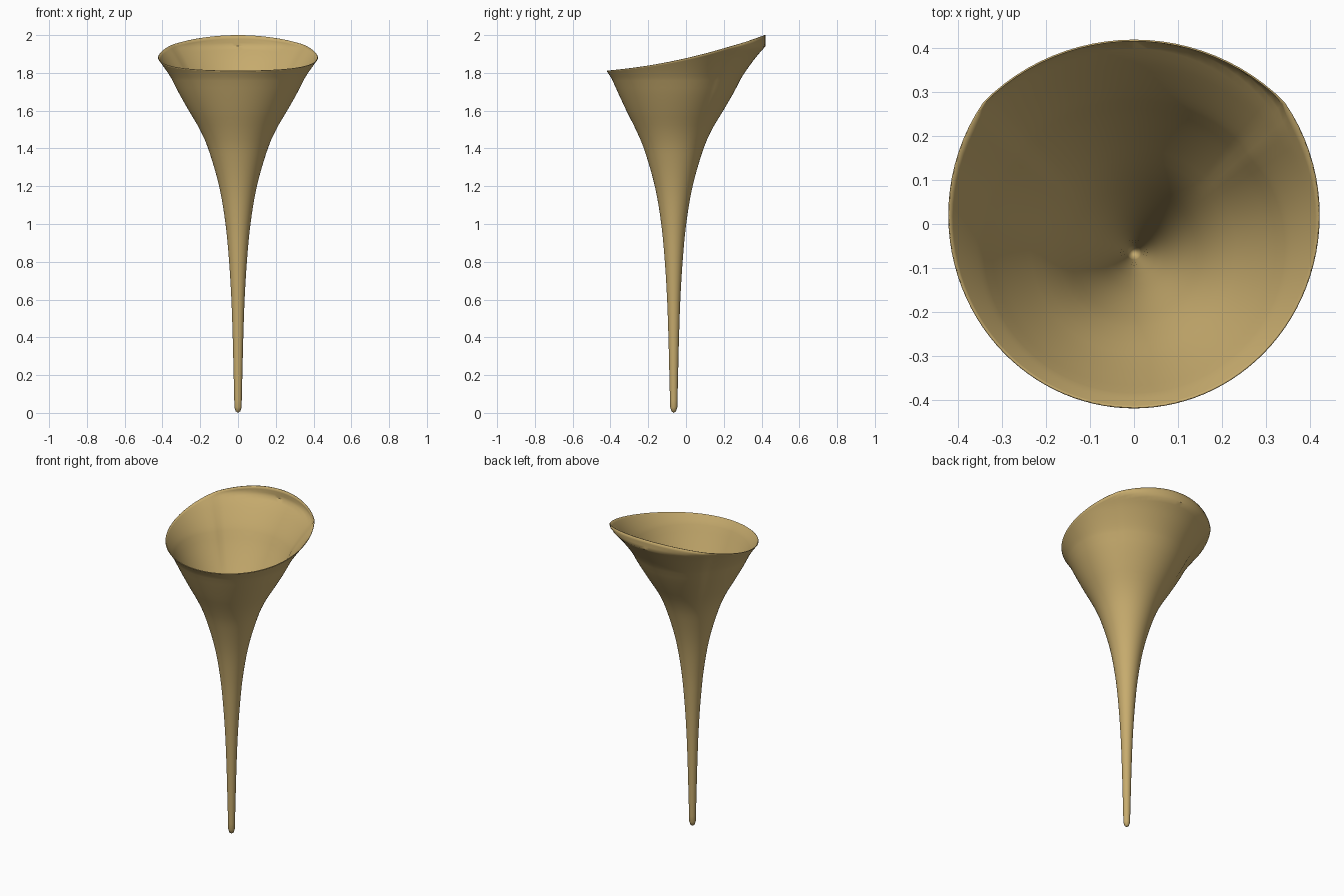
import bpy, bmesh, math

if "Cube" in bpy.data.objects:
    bpy.data.objects.remove(bpy.data.objects["Cube"])

AXIS_Y = -0.065      # the stem stands a little forward of centre
SEGMENTS = 96
MAX_R = 0.485        # radius of the short upright wall at the back

# Stem and bell profile: (height, radius)
PROFILE = [(0.03, 0.019), (0.2, 0.023), (0.4, 0.028), (0.6, 0.035),
           (0.8, 0.047), (1.0, 0.066), (1.2, 0.1), (1.4, 0.158),
           (1.5, 0.202), (1.6, 0.262), (1.7, 0.32), (1.78, 0.362),
           (1.88, 0.433), (1.94, 0.485), (2.05, 0.58)]


def slope(i):
    a, b = PROFILE[max(i - 1, 0)], PROFILE[min(i + 1, len(PROFILE) - 1)]
    return (b[1] - a[1]) / (b[0] - a[0])


def bell_radius(z):
    """Smooth curve through the profile points."""
    i = 0
    while i < len(PROFILE) - 2 and z > PROFILE[i + 1][0]:
        i += 1
    (z0, r0), (z1, r1) = PROFILE[i], PROFILE[i + 1]
    h = z1 - z0
    t = (z - z0) / h
    r = (r0 * (2 * t**3 - 3 * t**2 + 1) + r1 * (3 * t**2 - 2 * t**3)
         + h * slope(i) * (t**3 - 2 * t**2 + t) + h * slope(i + 1) * (t**3 - t**2))
    return min(r, MAX_R)


def rim(angle):
    """Distance from the axis and height of the slanted mouth."""
    c, s = math.cos(angle), math.sin(angle)
    rx, ry, off = 0.423, 0.44, AXIS_Y - 0.02
    qa = (c / rx)**2 + (s / ry)**2
    qb = off * s / ry**2
    qc = (off / ry)**2 - 1
    d = min((-qb + math.sqrt(qb * qb - qa * qc)) / qa, MAX_R)
    t = AXIS_Y + d * s + 0.42
    return d, 1.81 + 0.085 * t + 0.168 * t * t


def blend(z):
    t = max(0.0, min(1.0, (z - 1.45) / 0.33))
    return t * t * (3 - 2 * t)


# Level rings up the stem, then rings that tilt towards the mouth
LEVEL_ROWS, MOUTH_ROWS, LEVEL_TOP = 44, 12, 1.76
bm = bmesh.new()
tip = bm.verts.new((0, AXIS_Y, 0))
rings = []


def add_ring(point):
    ring = []
    for k in range(SEGMENTS):
        a = math.tau * k / SEGMENTS
        r, z = point(a)
        ring.append(bm.verts.new((r * math.cos(a), AXIS_Y + r * math.sin(a), z)))
    rings.append(ring)


def surface_point(a, z):
    d, top = rim(a)
    return bell_radius(z) + (d - bell_radius(top)) * blend(z), z


add_ring(lambda a: (0.012, 0.008))
for row in range(LEVEL_ROWS + 1):
    height = 0.03 + (LEVEL_TOP - 0.03) * row / LEVEL_ROWS
    add_ring(lambda a: surface_point(a, height))
for row in range(1, MOUTH_ROWS + 1):
    f = row / MOUTH_ROWS
    add_ring(lambda a: surface_point(a, LEVEL_TOP + (rim(a)[1] - LEVEL_TOP) * f))

for k in range(SEGMENTS):
    n = (k + 1) % SEGMENTS
    bm.faces.new((tip, rings[0][n], rings[0][k]))
    for low, high in zip(rings, rings[1:]):
        bm.faces.new((low[k], low[n], high[n], high[k]))

mesh = bpy.data.meshes.new("horn")
bm.to_mesh(mesh)
bm.free()
horn = bpy.data.objects.new("horn", mesh)
bpy.context.collection.objects.link(horn)

# Thin wall, thickened inwards
wall = horn.modifiers.new("wall", "SOLIDIFY")
wall.thickness = 0.004
wall.offset = -1

# Tan material
tan = bpy.data.materials.new("tan")
tan.use_nodes = True
colour = (0.57, 0.41, 0.155, 1)
tan.diffuse_color = colour
tan.node_tree.nodes["Principled BSDF"].inputs["Base Color"].default_value = colour
mesh.materials.append(tan)

bpy.ops.object.select_all(action="DESELECT")
horn.select_set(True)
bpy.context.view_layer.objects.active = horn
bpy.ops.object.shade_smooth_by_angle(angle=math.radians(40))
